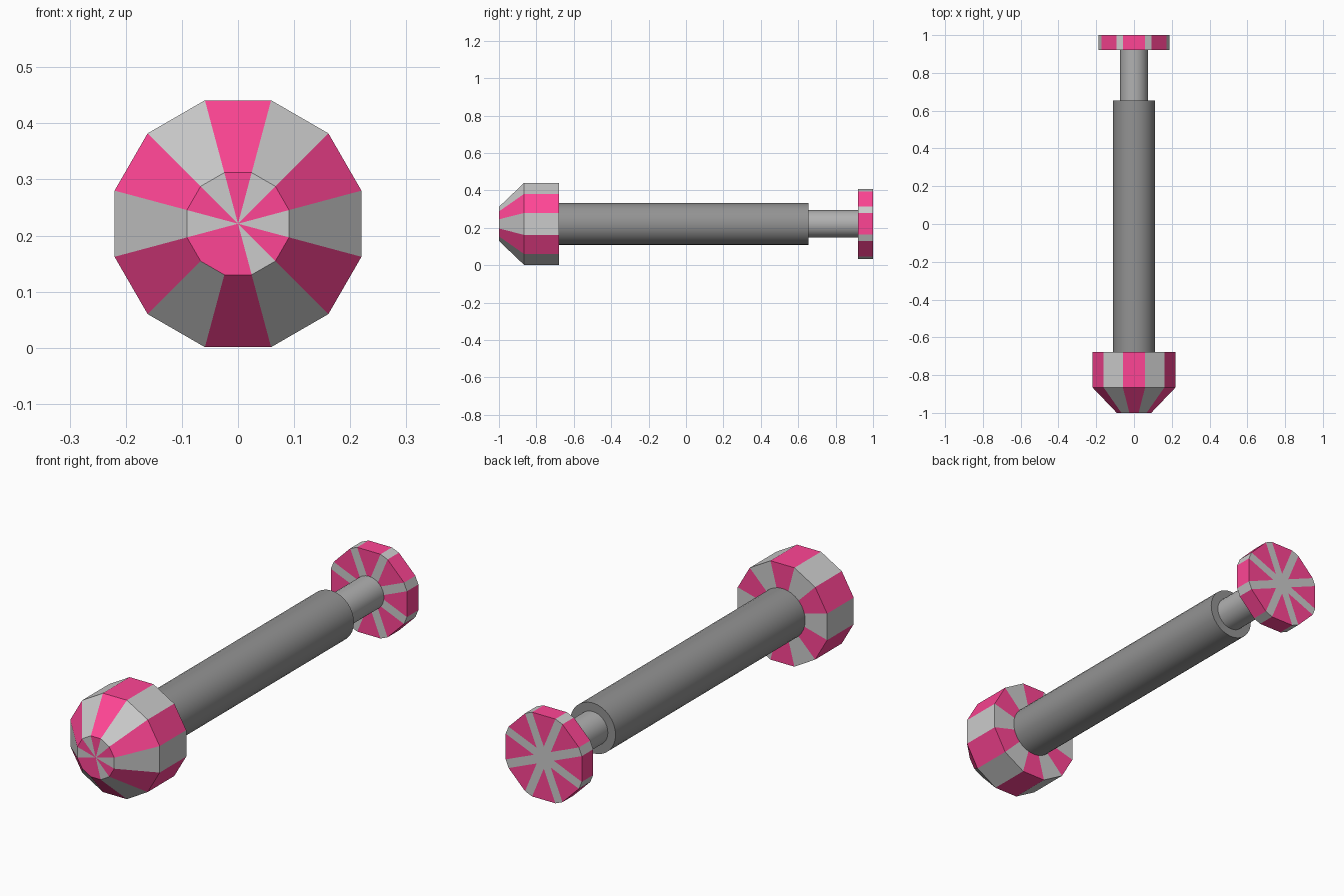
import bpy, bmesh
from math import sin, cos, radians
from mathutils import Vector

if "Cube" in bpy.data.objects:
    bpy.data.objects.remove(bpy.data.objects["Cube"])

ZC = 0.221  # height of the long axis


def material(name, rgb):
    m = bpy.data.materials.new(name)
    m.diffuse_color = (*rgb, 1)
    m.use_nodes = True
    m.node_tree.nodes["Principled BSDF"].inputs["Base Color"].default_value = m.diffuse_color
    return m


GREY = material("light_grey", (0.8, 0.8, 0.8))
RED = material("red", (1.0, 0.06, 0.3))
DARK = material("dark_grey", (0.29, 0.29, 0.29))
MID = material("mid_grey", (0.44, 0.44, 0.44))


def polar(r, deg, y):
    return Vector((r * cos(radians(deg)), y, ZC + r * sin(radians(deg))))


def finish(bm, name, mats):
    bmesh.ops.remove_doubles(bm, verts=bm.verts, dist=1e-5)
    bmesh.ops.recalc_face_normals(bm, faces=bm.faces)
    me = bpy.data.meshes.new(name)
    bm.to_mesh(me)
    bm.free()
    for m in mats:
        me.materials.append(m)
    ob = bpy.data.objects.new(name, me)
    bpy.context.collection.objects.link(ob)
    return ob


def face(bm, points, mat):
    f = bm.faces.new([bm.verts.new(p) for p in points])
    f.material_index = mat


def faceted_head():
    # Twelve-sided lathe, alternating coloured sectors
    bm = bmesh.new()
    k = 1 / cos(radians(15))
    profile = [(0, -1), (0.091 * k, -1), (0.22 * k, -0.865),
               (0.22 * k, -0.678), (0, -0.678)]
    for i in range(12):
        a, b = i * 30 - 15, i * 30 + 15
        for j, ((r0, y0), (r1, y1)) in enumerate(zip(profile, profile[1:])):
            pts = [polar(r0, a, y0), polar(r1, a, y1),
                   polar(r1, b, y1), polar(r0, b, y0)]
            if r0 == 0:
                pts = pts[:3]
            elif r1 == 0:
                pts = [pts[0], pts[1], pts[3]]
            red = i % 2 == 1 or (j == 0 and i == 8)
            face(bm, pts, int(red))
    finish(bm, "striking_head", [GREY, RED])


def cylinder(name, r, y0, y1, mat):
    bpy.ops.mesh.primitive_cylinder_add(
        vertices=32, radius=r, depth=y1 - y0,
        location=(0, (y0 + y1) / 2, ZC), rotation=(radians(90), 0, 0))
    ob = bpy.context.object
    ob.name = name
    ob.data.materials.append(mat)
    bpy.ops.object.shade_smooth_by_angle()


def spoked_disc():
    # Eight red wedges between narrow grey spokes
    bm = bmesh.new()
    R, half, y0, y1 = 0.196, 17, 0.92, 1.0
    tip = R * sin(radians(22.5 - half)) / sin(radians(22.5))
    for i in range(8):
        c = i * 45
        a, b, n = c - half, c + half, c + 45 - half
        for y in (y0, y1):
            face(bm, [polar(tip, c, y), polar(R, a, y), polar(R, b, y)], 1)
            face(bm, [polar(tip, c, y), polar(R, b, y), polar(R, n, y),
                      polar(tip, c + 45, y)], 0)
            face(bm, [polar(0, 0, y), polar(tip, c, y),
                      polar(tip, c + 45, y)], 0)
        for s, e, m in ((a, b, 1), (b, n, 0)):
            face(bm, [polar(R, s, y0), polar(R, e, y0),
                      polar(R, e, y1), polar(R, s, y1)], m)
    finish(bm, "end_disc", [GREY, RED])


faceted_head()
cylinder("main_shaft", 0.112, -0.678, 0.655, DARK)
cylinder("thin_rod", 0.074, 0.655, 0.92, MID)
spoked_disc()
